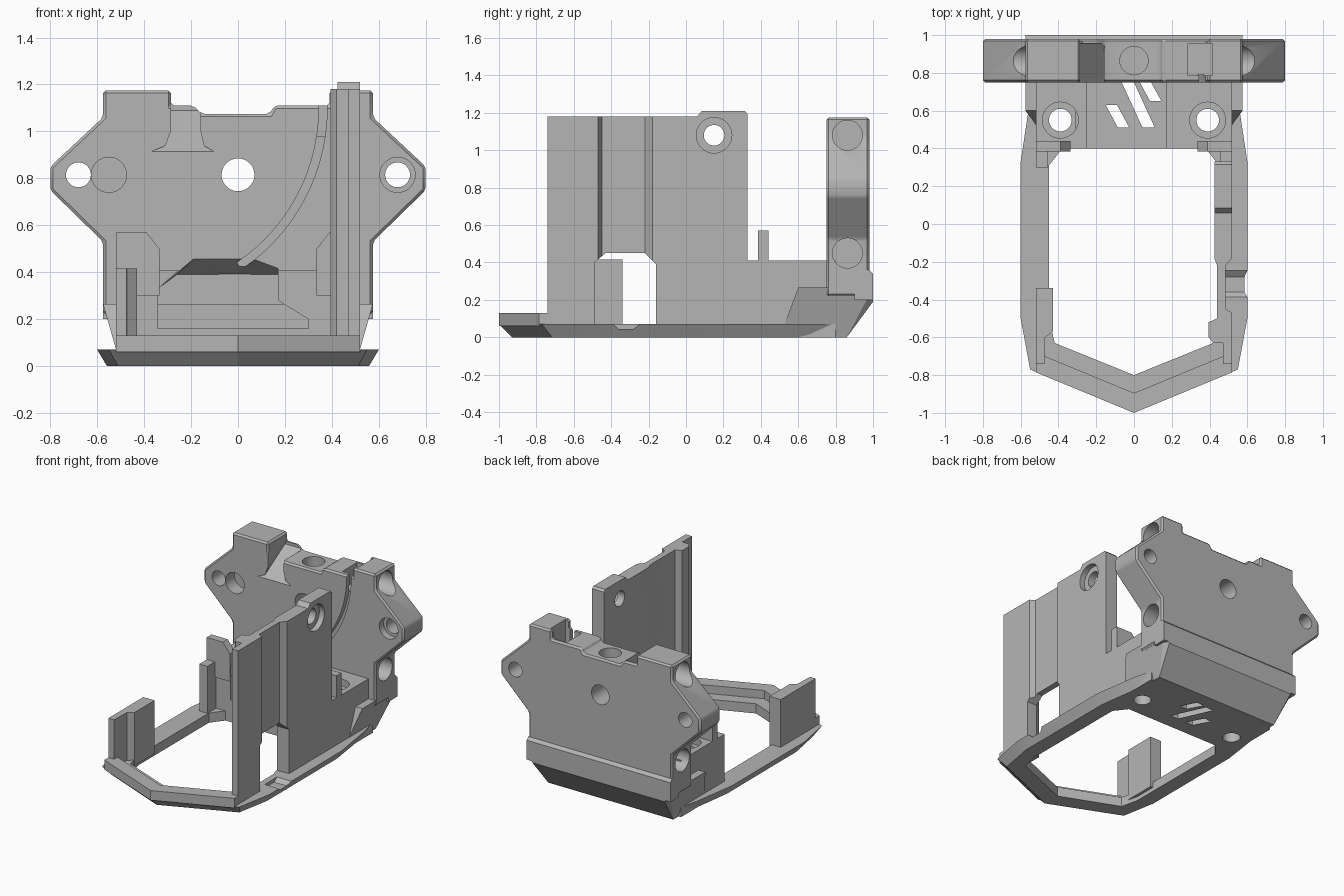
import bpy, bmesh
from math import radians, cos, sin
from mathutils import Vector

if "Cube" in bpy.data.objects:
    bpy.data.objects.remove(bpy.data.objects["Cube"])

grey = bpy.data.materials.new("plain grey")
grey.use_nodes = True
GREY = (0.46, 0.46, 0.46, 1)
grey.diffuse_color = GREY
grey.node_tree.nodes["Principled BSDF"].inputs["Base Color"].default_value = GREY
parts = []


def finish(name, bm, part=True):
    bmesh.ops.recalc_face_normals(bm, faces=bm.faces)
    mesh = bpy.data.meshes.new(name)
    bm.to_mesh(mesh)
    bm.free()
    obj = bpy.data.objects.new(name, mesh)
    bpy.context.collection.objects.link(obj)
    mesh.materials.append(grey)
    if part:
        parts.append(obj)
    else:
        obj.hide_render = True
    return obj


def place(axis, p, d):
    return {"x": (d, p[0], p[1]), "y": (p[0], d, p[1]), "z": (p[0], p[1], d)}[axis]


def loft(name, axis, sections, part=True):
    """Skin matching outlines placed along an axis, with both ends capped."""
    bm = bmesh.new()
    rings = [[bm.verts.new(place(axis, p, d)) for p in pts] for d, pts in sections]
    n = len(rings[0])
    for a, b in zip(rings, rings[1:]):
        for i in range(n):
            j = (i + 1) % n
            bm.faces.new((a[i], a[j], b[j], b[i]))
    bm.faces.new(rings[0])
    bm.faces.new(rings[-1])
    return finish(name, bm, part)


def prism(name, axis, pts, lo, hi, part=True):
    return loft(name, axis, [(lo, pts), (hi, pts)], part)


def box(name, x, y, z, part=True):
    return prism(name, "z", [(x[0], y[0]), (x[1], y[0]), (x[1], y[1]), (x[0], y[1])], *z, part)


def drill(axis, centre, r, lo, hi):
    pts = [(centre[0] + r * cos(radians(a)), centre[1] + r * sin(radians(a)))
           for a in range(0, 360, 10)]
    return prism("drill", axis, pts, lo, hi, False)


def apply(obj, kind, **settings):
    mod = obj.modifiers.new(kind, kind)
    for key, value in settings.items():
        setattr(mod, key, value)
    with bpy.context.temp_override(object=obj, active_object=obj):
        bpy.ops.object.modifier_apply(modifier=mod.name)


def carve(objs, cutters):
    bpy.context.view_layer.update()
    for obj in objs:
        for c in cutters:
            apply(obj, "BOOLEAN", operation="DIFFERENCE", solver="EXACT", object=c)
    for c in cutters:
        bpy.data.objects.remove(c)


def both(half):
    """Complete a half outline, listed from front to back, across x = 0."""
    return half + [(-x, y) for x, y in reversed(half) if x > 0]


# Base ring with chamfered underside
outline = both([(0, -1), (0.55, -0.77), (0.6, -0.5), (0.6, 0.33), (0.55, 0.66), (0.52, 0.78)])
under = [(x * 0.93, y * 0.93 if y < 0 else y) for x, y in outline]
ring = loft("base_ring", "z", [(0, under), (0.07, outline)])
window = both([(0, -0.8), (0.42, -0.63), (0.45, -0.5), (0.45, 0.31), (0.38, 0.4)])
scoop = prism("scoop", "x", [(-0.41, 0.09), (-0.36, 0.045), (-0.28, 0.045), (-0.22, 0.09)],
              0.485, 0.65, False)
carve([ring], [prism("window", "z", window, -0.1, 0.2, False), scoop])

# Raised front lip
prism("front_lip", "z", [(0, -1), (0.52, -0.785), (0.52, -0.68), (0, -0.895),
                         (-0.52, -0.68), (-0.52, -0.785)], 0.06, 0.13)

# Mounting block with open centre tray
block = box("mounting_block", (-0.52, 0.52), (0.4, 0.8), (0.0, 0.41))

# Rear underbody with side flanges, as a hull
bm = bmesh.new()
for x, y, z in [(0.5, 0.5, 0), (0.5, 0.86, 0), (0.52, 0.58, 0.19), (0.53, 1, 0.19),
                (0.575, 0.6, 0.265), (0.575, 1, 0.265)]:
    for s in (-1, 1):
        bm.verts.new(Vector((x * s, y, z)))
bmesh.ops.convex_hull(bm, input=bm.verts[:])
underbody = finish("rear_underbody", bm)
prism("rear_band", "x", [(0.9, 0.2), (1, 0.2), (1, 0.34), (0.98, 0.36), (0.9, 0.36)], -0.575, 0.575)

tray = [(-0.34, 0.16), (-0.34, 0.33), (-0.24, 0.42), (-0.24, 0.5),
        (0.17, 0.5), (0.17, 0.28), (0.3, 0.2), (0.3, 0.16)]
cuts = [prism("tray_cut", "y", tray, 0.35, 0.82, False)]
for s in (-1, 1):
    cuts += [drill("z", (s * 0.39, 0.55), 0.06, -0.1, 0.6),
             drill("z", (s * 0.39, 0.55), 0.095, 0.36, 0.6)]
# Slanted vents through the floor
for top, bottom, w in [((-0.15, 0.63), (-0.085, 0.51), 0.06),
                       ((-0.065, 0.75), (0.045, 0.51), 0.065),
                       ((0.025, 0.76), (0.085, 0.65), 0.06)]:
    pts = [top, bottom, (bottom[0] + w, bottom[1]), (top[0] + w, top[1])]
    cuts.append(prism("vent_cut", "z", pts, -0.1, 0.25, False))
carve([block, underbody, ring], cuts)

# Upright tabs and the side stubs ahead of the block
for s, side in ((-1, "right"), (1, "left")):
    tab = [(0.52, 0.3), (0.52, 0.57), (0.39, 0.57), (0.335, 0.5), (0.335, 0.3)]
    prism(side + "_tab", "y", [(s * x, z) for x, z in tab], 0.385, 0.44)
    box(side + "_stub", sorted((s * 0.455, s * 0.52)), (0.3, 0.41), (0.03, 0.41))

# Tall side panel: plan outline, doorway, raised corner and screw hole
plan = [(0.47, -0.74), (0.52, -0.74), (0.52, -0.47), (0.485, -0.45), (0.485, -0.22),
        (0.52, -0.18), (0.52, 0.33), (0.425, 0.33), (0.425, -0.18), (0.44, -0.22),
        (0.44, -0.5), (0.395, -0.52), (0.395, -0.6), (0.42, -0.63), (0.47, -0.63)]
panel = prism("side_panel", "z", plan, 0.03, 1.18)
door = [(-0.49, 0.07), (-0.49, 0.4), (-0.43, 0.45), (-0.22, 0.45), (-0.16, 0.39), (-0.16, 0.07)]
corner = prism("panel_corner", "x", [(0.05, 1.17), (0.085, 1.21), (0.315, 1.21), (0.33, 1.195),
                                     (0.33, 1.17)], 0.425, 0.52)
carve([panel, corner], [prism("door_cut", "x", door, 0.3, 0.6, False),
                        drill("x", (0.15, 1.08), 0.055, 0.3, 0.6),
                        drill("x", (0.15, 1.08), 0.095, 0.48, 0.6)])

# Short post on the opposite side
prism("short_post", "z", [(-0.52, -0.74), (-0.475, -0.74), (-0.47, -0.6), (-0.43, -0.57),
                          (-0.43, -0.34), (-0.52, -0.34)], 0.03, 0.415)

# Back wall with angled wings and stepped top
shape = [(-0.575, 1.175), (-0.285, 1.175), (-0.285, 1.11), (-0.19, 1.11), (-0.155, 1.075),
         (0.135, 1.075), (0.155, 1.11), (0.39, 1.11), (0.39, 1.175), (0.575, 1.175),
         (0.575, 1.06), (0.8, 0.85), (0.8, 0.75), (0.575, 0.53), (0.575, 0.22),
         (-0.575, 0.22), (-0.575, 0.53), (-0.8, 0.75), (-0.8, 0.85), (-0.575, 1.06)]
wall = prism("back_wall", "y", shape, 0.75, 0.98)
apply(wall, "BEVEL", width=0.012, segments=1, limit_method="ANGLE", angle_limit=radians(40))

# Sloped notch that flares out at its foot
foot = [(-0.37, 0.91), (-0.31, 0.935), (-0.285, 1.0), (-0.285, 1.25),
        (-0.16, 1.25), (-0.16, 1.0), (-0.145, 0.935), (-0.1, 0.91)]
head = [(-0.288, 1.09), (-0.286, 1.1), (-0.285, 1.12), (-0.285, 1.25),
        (-0.16, 1.25), (-0.16, 1.12), (-0.159, 1.1), (-0.157, 1.09)]
notch = loft("notch_cut", "y", [(0.745, foot), (0.955, head)], False)

# Curved groove across the front of the wall
angles = [radians(a) for a in range(4, -60, -4)]
arc = [(-0.45 + r * cos(a), 1.1 + r * sin(a))
       for r, run in ((0.83, angles), (0.795, angles[::-1])) for a in run]
groove = prism("groove_cut", "y", arc, 0.7, 0.79, False)

# Tray recess under the wall with a sloping ceiling
mouth = [(-0.34, 0.16), (-0.34, 0.33), (-0.18, 0.465), (0.05, 0.465),
         (0.17, 0.42), (0.17, 0.28), (0.3, 0.2), (0.3, 0.16)]
deep = [(x, min(z, 0.39)) for x, z in mouth]
deep[2:5] = [(-0.26, 0.39), (0.0, 0.392), (0.17, 0.39)]
cuts = [notch, groove, loft("recess_cut", "y", [(0.74, mouth), (0.83, deep)], False),
        box("pocket_cut", (0.285, 0.415), (0.785, 0.955), (0.98, 1.3), False),
        drill("z", (0, 0.865), 0.075, 0.95, 1.2),
        drill("y", (0, 0.815), 0.07, 0.6, 1.1),
        drill("y", (-0.68, 0.815), 0.053, 0.6, 1.1),
        drill("y", (0.68, 0.815), 0.053, 0.6, 1.1),
        drill("y", (0.68, 0.815), 0.075, 0.6, 0.8),
        drill("y", (-0.55, 0.815), 0.075, 0.6, 0.85)]
# Blind holes entering the wall from both sides
for s in (-1, 1):
    for z in (1.08, 0.45):
        cuts.append(drill("x", (0.863, z), 0.08, *sorted((s * 0.47, s * 0.9))))
carve([wall], cuts)

# Crisp edges, smooth bores
for obj in parts:
    bpy.ops.object.select_all(action="DESELECT")
    obj.select_set(True)
    bpy.context.view_layer.objects.active = obj
    bpy.ops.object.shade_smooth_by_angle(angle=radians(25))
